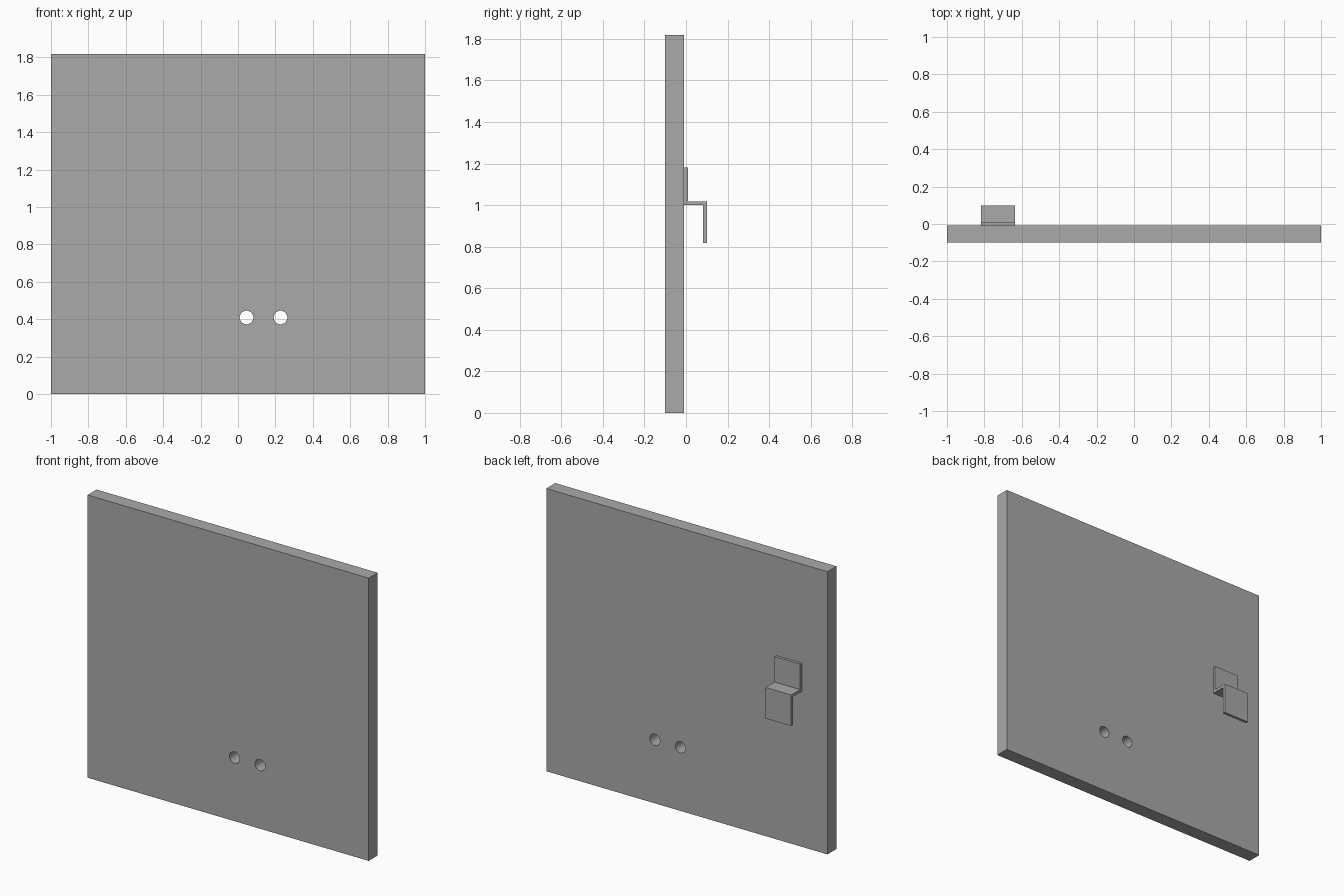
import bpy
import math

U = 1 / 11  # design module: the panel is 22 x 20 x 1 modules

old = bpy.data.objects.get("Cube")
if old:
    bpy.data.objects.remove(old, do_unlink=True)

grey = bpy.data.materials.new("plain grey")
grey.use_nodes = True
colour = (0.4, 0.4, 0.4, 1)
grey.diffuse_color = colour
grey.node_tree.nodes["Principled BSDF"].inputs["Base Color"].default_value = colour


def extrude_outline(name, outline, x0, x1):
    """Sweep a side outline of (y, z) points from x0 to x1, in modules."""
    n = len(outline)
    verts = [(x * U, y * U, z * U) for x in (x0, x1) for y, z in outline]
    faces = [tuple(reversed(range(n))), tuple(range(n, 2 * n))]
    faces += [(i, (i + 1) % n, n + (i + 1) % n, n + i) for i in range(n)]
    mesh = bpy.data.meshes.new(name)
    mesh.from_pydata(verts, [], faces)
    mesh.materials.append(grey)
    obj = bpy.data.objects.new(name, mesh)
    bpy.context.collection.objects.link(obj)
    return obj


# Wall panel
front, back = -1.1, -0.1
panel = extrude_outline("panel", [(front, 0), (back, 0), (back, 20), (front, 20)], -11, 11)

# Two round holes through the panel
for x in (0.5, 2.5):
    bpy.ops.mesh.primitive_cylinder_add(
        vertices=48, radius=0.4 * U, depth=4 * U,
        location=(x * U, -0.6 * U, 4.5 * U), rotation=(math.pi / 2, 0, 0))
    cutter = bpy.context.object
    cutter.name = "hole_cutter"
    cutter.hide_render = True
    cutter.data.materials.append(grey)
    cut = panel.modifiers.new("hole", "BOOLEAN")
    cut.operation = "DIFFERENCE"
    cut.solver = "EXACT"
    cut.object = cutter
    bpy.context.view_layer.objects.active = panel
    bpy.ops.object.modifier_apply(modifier=cut.name)
    bpy.data.objects.remove(cutter, do_unlink=True)

bpy.ops.object.select_all(action="DESELECT")
panel.select_set(True)
bpy.context.view_layer.objects.active = panel
bpy.ops.object.shade_smooth_by_angle(angle=math.radians(30))

# Folded sheet bracket on the back: upright plate, shelf and hanging lip
t = 0.2
bracket = [(back, 11), (1.1 - t, 11), (1.1 - t, 9), (1.1, 9),
           (1.1, 11 + t), (back + t, 11 + t), (back + t, 13), (back, 13)]
extrude_outline("hook_bracket", bracket, -9, -7)
